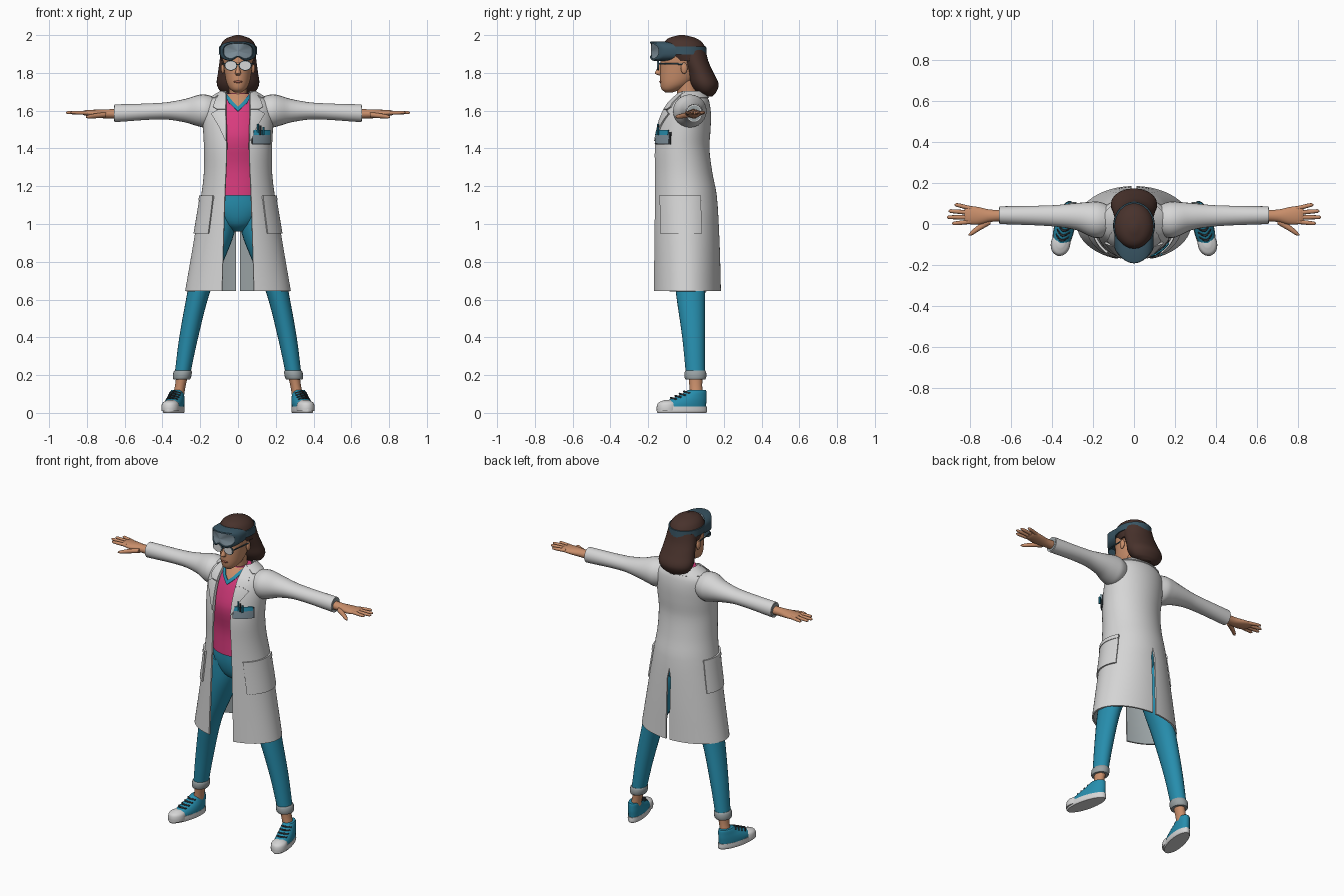
import bpy, bmesh
from math import sin, cos, pi, asin, exp, radians
from mathutils import Matrix, Vector

cube = bpy.data.objects.get("Cube")
if cube:
    bpy.data.objects.remove(cube)


def material(name, *rgb):
    m = bpy.data.materials.new(name)
    m.use_nodes = True
    m.diffuse_color = (*rgb, 1)
    m.node_tree.nodes["Principled BSDF"].inputs["Base Color"].default_value = (*rgb, 1)
    return m


WHITE = material("white cloth", .67, .67, .67)
GREY = material("grey lining", .32, .36, .37)
PINK = material("pink shirt", .70, .045, .21)
TEAL = material("teal cloth", .02, .27, .42)
SKIN = material("skin", .58, .27, .145)
HAIR = material("dark brown hair", .065, .032, .025)
FRAME = material("slate blue frame", .04, .09, .125)
LENS = material("blue grey lens", .21, .28, .33)
DARK = material("charcoal", .03, .035, .04)
LIP = material("lip", .38, .12, .08)


def finish(name, bm, mats, mirror=False, thick=0, lining=False):
    """Turn a bmesh into a finished, smooth shaded object."""
    me = bpy.data.meshes.new(name)
    bm.to_mesh(me)
    bm.free()
    for m in mats:
        me.materials.append(m)
    ob = bpy.data.objects.new(name, me)
    bpy.context.collection.objects.link(ob)
    if mirror:
        ob.modifiers.new("mirror", 'MIRROR').merge_threshold = .0005
    if thick:
        s = ob.modifiers.new("thickness", 'SOLIDIFY')
        s.thickness, s.offset = thick, -1
        s.material_offset = 1 if lining else 0
    bpy.ops.object.select_all(action='DESELECT')
    ob.select_set(True)
    bpy.context.view_layer.objects.active = ob
    bpy.ops.object.convert(target='MESH')
    bpy.ops.object.shade_smooth_by_angle(angle=radians(42))
    return ob


def sample(tab, t):
    """Smoothly interpolate a table whose first column is the parameter."""
    t = min(max(t, tab[0][0]), tab[-1][0])
    i = max(k for k in range(len(tab) - 1) if tab[k][0] <= t)
    p, q = tab[i], tab[i + 1]
    o, r = tab[max(i - 1, 0)], tab[min(i + 2, len(tab) - 1)]
    h = q[0] - p[0]
    u = (t - p[0]) / h
    out = []
    for k in range(1, len(p)):
        m0 = (q[k] - o[k]) / (q[0] - o[0]) * h
        m1 = (r[k] - p[k]) / (r[0] - p[0]) * h
        out.append((2*u**3 - 3*u**2 + 1) * p[k] + (u**3 - 2*u**2 + u) * m0
                   + (3*u**2 - 2*u**3) * q[k] + (u**3 - u**2) * m1)
    return out


def steps(vals, sub):
    out = [a + (b - a) * k / sub for a, b in zip(vals, vals[1:]) for k in range(sub)]
    return out + [vals[-1]]


def loft(name, axis, tab, mat, mirror=False, n=24, sub=4, xf=Matrix()):
    """Closed body of ellipse rings (position, centre 1, centre 2, radius 1, radius 2)."""
    bm = bmesh.new()
    rings = []
    for t in steps([r[0] for r in tab], sub):
        c1, c2, r1, r2 = sample(tab, t)
        ring = []
        for k in range(n):
            co = [c1 + max(r1, .001) * cos(2*pi*k/n), c2 + max(r2, .001) * sin(2*pi*k/n)]
            co.insert(axis, t)
            ring.append(bm.verts.new(xf @ Vector(co)))
        rings.append(ring)
    for a, b in zip(rings, rings[1:]):
        for k in range(n):
            bm.faces.new((a[k], a[(k+1) % n], b[(k+1) % n], b[k]))
    bm.faces.new(rings[0])
    bm.faces.new(rings[-1])
    bmesh.ops.recalc_face_normals(bm, faces=bm.faces)
    return finish(name, bm, [mat], mirror)


def ball(name, centre, radii, mat, mirror=False):
    bm = bmesh.new()
    bmesh.ops.create_uvsphere(bm, u_segments=16, v_segments=10, radius=1,
                              matrix=Matrix.Translation(centre) @ Matrix.Diagonal((*radii, 1)))
    return finish(name, bm, [mat], mirror)


def body_point(tab, a, z, off=0):
    """Point on a body table (z, half width, front y, back y); angle 0 is the front."""
    rx, yf, yb = sample(tab, z)
    ry = (yb - yf) / 2
    nrm = Vector((sin(a) / rx, -cos(a) / ry, 0)).normalized()
    return Vector((rx * sin(a), (yf + yb) / 2 - ry * cos(a), z)) + nrm * off


def sheet(name, tab, rows, mats, n=8, sub=4, off=0, thick=.006, mirror=False,
          angles=False, lining=False):
    """Cloth patch lying on a body; rows are (z, start, end) in x or in angle."""
    bm = bmesh.new()
    grid = []
    zs, lo, hi = (steps([r[k] for r in rows], sub) for k in range(3))
    for z, a, b in zip(zs, lo, hi):
        if not angles:
            rx = sample(tab, z)[0]
            a, b = asin(a / rx), asin(b / rx)
        grid.append([bm.verts.new(body_point(tab, a + (b - a) * k / n, z, off))
                     for k in range(n + 1)])
    for r, s in zip(grid, grid[1:]):
        for k in range(n):
            bm.faces.new((r[k], r[k+1], s[k+1], s[k]))
    return finish(name, bm, mats, mirror, thick, lining)


# Coat shell, open at the front and slit at the back
COAT = [(.645, .28, -.178, .185), (.9, .236, -.177, .178), (1.15, .195, -.175, .163),
        (1.27, .181, -.174, .140), (1.4, .18, -.173, .124), (1.5, .185, -.157, .130),
        (1.58, .186, -.132, .132), (1.64, .175, -.098, .125), (1.675, .135, -.065, .112),
        (1.705, .085, -.035, .09)]
OPEN = [(.645, .085), (1.15, .07), (1.4, .06), (1.6, .064), (1.705, .062)]
rows = []
for z in steps([c[0] for c in COAT], 4):
    rx = sample(COAT, z)[0]
    slit = .012 / rx if z < 1.07 else 0
    rows.append((z, asin(sample(OPEN, z)[0] / rx), pi - slit))
sheet("coat", COAT, rows, [WHITE, GREY], n=32, sub=1, thick=.01, mirror=True,
      angles=True, lining=True)

# Lapels, collar and pockets
sheet("lapels", COAT, [(1.44, .06, .064), (1.52, .061, .10), (1.585, .063, .138),
                       (1.605, .063, .105)], [WHITE], off=.009, thick=.009, mirror=True)
sheet("collar", COAT, [(1.608, .063, .108), (1.622, .063, .128), (1.66, .062, .115),
                       (1.70, .061, .085)], [WHITE], off=.009, thick=.009, mirror=True)
sheet("collar_back", COAT, [(1.67, 1.0, pi), (1.705, .9, pi)], [WHITE], n=16, off=.007,
      mirror=True, angles=True)
sheet("side_pockets", COAT, [(.95, .74, 2.05), (1.125, .72, 2.05)], [WHITE], n=16,
      off=.008, thick=.009, mirror=True, angles=True)
sheet("side_pocket_hems", COAT, [(1.125, .71, 2.06), (1.15, .71, 2.06)], [WHITE], n=16,
      off=.011, thick=.012, mirror=True, angles=True)

# Chest pocket with its holder and pens
sheet("chest_pocket_edge", COAT, [(1.422, .073, .167), (1.488, .073, .167)], [DARK],
      off=.006)
sheet("chest_pocket", COAT, [(1.426, .077, .163), (1.484, .077, .163)], [LENS], off=.010)
sheet("pen_holder", COAT, [(1.472, .08, .16), (1.497, .08, .16)], [TEAL], off=.014)
for i, (x, mat) in enumerate([(.105, TEAL), (.12, DARK), (.135, TEAL)]):
    loft(f"pen_{i + 1}", 2, [(1.47, x, -.148, .005, .005), (1.53 - i * .008, x, -.148, .005, .005)],
         mat, n=10, sub=1)

# Sleeves
loft("sleeves", 0, [(.12, .02, 1.60, .07, .07), (.17, .02, 1.598, .088, .087),
                    (.21, .023, 1.60, .085, .083), (.28, .036, 1.60, .066, .062),
                    (.4, .04, 1.598, .051, .044), (.655, .043, 1.586, .043, .047)],
     WHITE, True)
loft("sleeve_linings", 0, [(.64, .043, 1.586, .038, .041), (.657, .043, 1.586, .038, .041)],
     GREY, True, sub=1)

# Hands
loft("palms", 0, [(.62, .042, 1.584, .028, .025), (.70, .04, 1.583, .03, .024),
                  (.76, .04, 1.585, .043, .02), (.81, .044, 1.588, .043, .014),
                  (.825, .045, 1.589, .034, .008)], SKIN, True)
for j, (label, tip) in enumerate(zip(("index", "middle", "ring", "little"),
                                     (.886, .911, .903, .874))):
    y = .012 + .021 * j
    y2 = y + (j - 1) * .009
    loft(label + "_fingers", 0, [(.79, y, 1.588, .011, .011), (tip - .01, y2, 1.59, .009, .008),
                                 (tip, y2, 1.59, .003, .003)], SKIN, True, n=10)
loft("thumbs", 0, [(.70, .015, 1.578, .018, .014), (.75, -.015, 1.573, .016, .013),
                   (.79, -.043, 1.568, .012, .010), (.805, -.053, 1.567, .004, .004)],
     SKIN, True, n=12)

# Shirt with a V neck
SHIRT = [(1.15, .155, -.118, .12), (1.3, .15, -.118, .10), (1.45, .155, -.143, .10),
         (1.55, .15, -.122, .105), (1.64, .12, -.085, .10), (1.69, .07, -.045, .08)]
loft("shirt", 2, [(z, 0, (f + b) / 2, r, (b - f) / 2) for z, r, f, b in SHIRT], PINK, n=48)
sheet("neck_skin", SHIRT, [(1.605, -.002, .002), (1.688, -.066, .066)], [SKIN], off=.003)
sheet("neck_trim", SHIRT, [(1.598, 0, .001), (1.622, 0, .026), (1.645, .024, .048),
                           (1.685, .052, .066)], [TEAL], off=.008, mirror=True)

# Trousers, cuffs and ankles
loft("trouser_hips", 2, [(.96, 0, .02, .03, .05), (1.0, 0, .018, .10, .095),
                         (1.08, 0, .015, .16, .118), (1.17, 0, .01, .152, .118)], TEAL, n=32)
loft("trouser_legs", 2, [(.2, .295, .05, .041, .05), (.4, .261, .04, .05, .06),
                         (.64, .208, .024, .06, .078), (.8, .158, .022, .08, .09),
                         (.95, .112, .02, .092, .1), (1.08, .085, .018, .08, .1)], TEAL, True)
loft("trouser_cuffs", 2, [(.178, .298, .05, .044, .052), (.186, .297, .05, .048, .057),
                          (.215, .293, .05, .049, .057), (.224, .291, .05, .044, .052)],
     GREY, True, sub=2)
loft("ankles", 2, [(.08, .318, .055, .031, .036), (.14, .306, .052, .028, .034),
                   (.2, .295, .05, .032, .038)], SKIN, True)

# Shoes, turned outwards
FOOT = Matrix.Translation((.335, 0, 0)) @ Matrix.Rotation(.23, 4, 'Z')
loft("shoe_soles", 2, [(0, 0, -.022, .046, .132), (.008, 0, -.022, .05, .137),
                       (.034, 0, -.022, .049, .135)], WHITE, True, n=32, xf=FOOT)
loft("shoe_toe_caps", 2, [(.01, 0, -.1, .047, .058), (.034, 0, -.1, .047, .058),
                          (.055, 0, -.098, .040, .05), (.068, 0, -.092, .018, .024)],
     WHITE, True, xf=FOOT)
loft("shoe_uppers", 2, [(.03, 0, -.018, .048, .126), (.05, 0, -.01, .048, .12),
                        (.07, 0, .01, .045, .102), (.09, 0, .034, .040, .078),
                        (.112, 0, .054, .035, .057), (.12, 0, .058, .031, .05)],
     TEAL, True, xf=FOOT)
for i in range(4):
    y, z = -.082 + .024 * i, .08 + .011 * i
    loft(f"shoe_laces_{i + 1}", 0, [(-.032, y + .022, z - .008, .005, .004),
                                    (0, y, z, .006, .005),
                                    (.032, y + .022, z - .008, .005, .004)],
         DARK, True, n=8, xf=FOOT)

# Neck, head and face
loft("neck", 2, [(1.62, 0, .02, .06, .06), (1.68, 0, .01, .048, .055),
                 (1.76, 0, 0, .047, .055)], SKIN)
loft("head", 2, [(1.697, 0, -.09, .018, .02), (1.712, 0, -.078, .04, .05),
                 (1.74, 0, -.058, .058, .078), (1.78, 0, -.042, .068, .096),
                 (1.84, 0, -.03, .076, .105), (1.9, 0, -.025, .08, .105),
                 (1.95, 0, -.02, .068, .085), (1.975, 0, -.02, .035, .04)], SKIN, n=32)
loft("nose", 2, [(1.787, 0, -.138, .009, .008), (1.797, 0, -.147, .015, .018),
                 (1.82, 0, -.142, .010, .013), (1.855, 0, -.133, .007, .007)], SKIN, n=14)
ball("lips", (0, -.131, 1.753), (.023, .011, .007), LIP)
ball("ears", (.08, -.01, 1.825), (.010, .018, .03), SKIN, True)

# Hair
loft("hair_top", 2, [(1.862, 0, .012, .088, .092), (1.92, 0, -.008, .098, .114),
                     (1.96, 0, -.014, .085, .101), (1.985, 0, -.02, .057, .07),
                     (2.0, 0, -.022, .012, .015)], HAIR, n=32)
loft("hair_back", 2, [(1.676, 0, .115, .04, .025), (1.695, 0, .108, .086, .05),
                      (1.74, 0, .098, .112, .075), (1.80, 0, .076, .106, .07),
                      (1.86, 0, .05, .098, .069), (1.92, 0, .03, .09, .074)], HAIR, n=32)

# Goggles, curved round the forehead, with a notch over the nose
bm = bmesh.new()
N = 48
rings = []
for scale, depth in ((1, -.12), (1, -.18), (.95, -.19), (.82, -.192), (.78, -.184), (.02, -.184)):
    ring = []
    for k in range(N):
        c, s = cos(2*pi*k/N), sin(2*pi*k/N)
        x = .096 * scale * (1 if c > 0 else -1) * abs(c) ** .7
        z = .053 * scale * (1 if s > 0 else -1) * abs(s) ** .7
        if s < 0:
            z += .024 * scale * exp(-(x / .022) ** 2)
        ring.append(bm.verts.new((x, depth + 7.5 * x * x, 1.914 + z)))
    rings.append(ring)
for i, (a, b) in enumerate(zip(rings, rings[1:])):
    for k in range(N):
        f = bm.faces.new((a[k], a[(k+1) % N], b[(k+1) % N], b[k]))
        f.material_index = 1 if i == 4 else 0
bm.faces.new(rings[-1]).material_index = 1
bmesh.ops.recalc_face_normals(bm, faces=bm.faces)
finish("goggles", bm, [FRAME, LENS])
loft("goggle_strap", 2, [(1.898, 0, -.008, .102, .117), (1.94, 0, -.009, .1, .116)],
     FRAME, n=40, sub=1)

# Glasses
loft("glasses_rims", 1, [(-.150, .038, 1.839, .033, .027), (-.144, .038, 1.839, .033, .027)],
     FRAME, True, sub=1)
loft("glasses_lenses", 1, [(-.153, .038, 1.839, .029, .023), (-.149, .038, 1.839, .029, .023)],
     WHITE, True, sub=1)
loft("glasses_bridge", 0, [(-.01, -.151, 1.845, .003, .003), (.01, -.151, 1.845, .003, .003)],
     FRAME, n=8, sub=1)
loft("glasses_temples", 1, [(-.147, .070, 1.848, .003, .004), (-.08, .079, 1.848, .003, .004),
                            (-.005, .084, 1.846, .003, .004)], FRAME, True, n=8)
